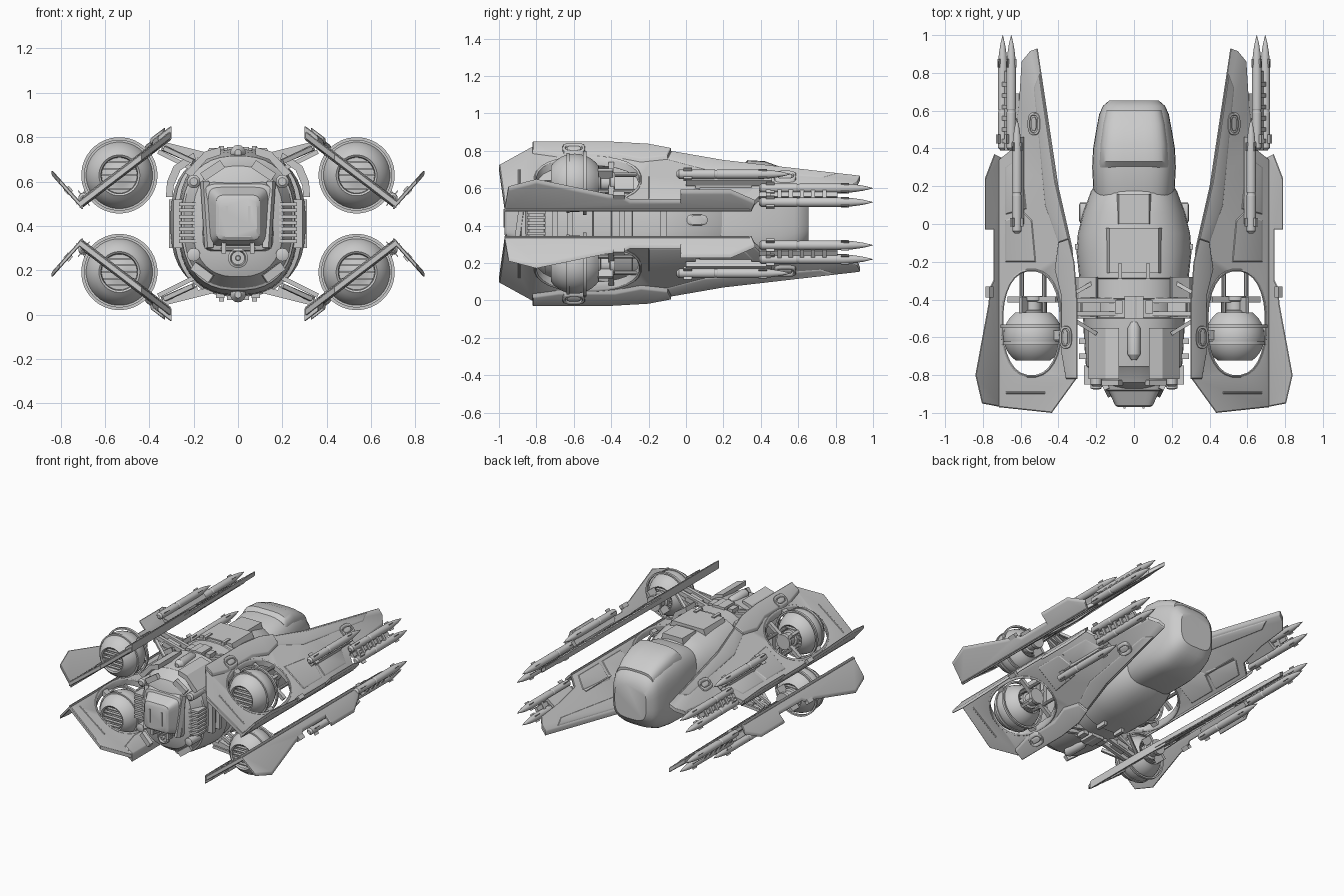
import bpy, bmesh
from math import sin, cos, pi, atan, radians, copysign
from mathutils import Matrix, Vector

if "Cube" in bpy.data.objects:
    bpy.data.objects.remove(bpy.data.objects["Cube"])

MID = 0.41                       # height of the up/down mirror plane
SLOPE = 0.763
TILT = atan(SLOPE)


def wing_z(x): return 0.79 - SLOPE * (x - 0.33)
def fin_z(x): return 0.495 + 1.12 * (x - 0.71)


def finish(name, bm, mirror="XZ", angle=30):
    bmesh.ops.remove_doubles(bm, verts=bm.verts, dist=1e-5)
    bmesh.ops.recalc_face_normals(bm, faces=bm.faces)
    bm.transform(Matrix.Translation((0, 0, -MID)))
    me = bpy.data.meshes.new(name)
    bm.to_mesh(me)
    bm.free()
    ob = bpy.data.objects.new(name, me)
    ob.location.z = MID
    bpy.context.collection.objects.link(ob)
    bpy.ops.object.select_all(action='DESELECT')
    ob.select_set(True)
    bpy.context.view_layer.objects.active = ob
    bpy.ops.object.shade_smooth_by_angle(angle=radians(angle))
    if mirror:
        m = ob.modifiers.new("mirror", 'MIRROR')
        m.use_axis = ["X" in mirror, False, "Z" in mirror]
        m.use_mirror_merge = False
    return ob


def loft(bm, rings, closed=False):
    vs = [[bm.verts.new(p) for p in r] for r in rings]
    n = len(vs[0])
    for a, b in zip(vs, vs[1:] + ([vs[0]] if closed else [])):
        for i in range(n):
            bm.faces.new((a[i], a[(i + 1) % n], b[(i + 1) % n], b[i]))
    if not closed:
        bm.faces.new(vs[0])
        bm.faces.new(vs[-1])


def section(y, hw, zb, zt, n=2.0, cx=0, seg=32):
    def p(v): return copysign(abs(v) ** (2 / n), v)
    ts = [2 * pi * (i + .5) / seg for i in range(seg)]
    return [(cx + hw * p(cos(t)), y, (zb + zt) / 2 + (zt - zb) / 2 * p(sin(t))) for t in ts]


def lathe(bm, x, z, prof, seg=16, closed=False):
    loft(bm, [section(y, r, z - r, z + r, 2, x, seg) for y, r in prof], closed)


def prism(bm, pts, y0, y1):
    loft(bm, [[(x, y, z) for x, z in pts] for y in (y0, y1)])


def box(bm, c, size, roll=0.0):
    bmesh.ops.create_cube(bm, size=1, matrix=Matrix.Translation(c) @ Matrix.Rotation(roll, 4, 'Y')
                          @ Matrix.Diagonal((*size, 1)))


def beam(bm, p, q, w, h):
    p, q = Vector(p), Vector(q)
    d = q - p
    bmesh.ops.create_cube(bm, size=1, matrix=Matrix.Translation((p + q) / 2)
                          @ d.to_track_quat('Z', 'Y').to_matrix().to_4x4() @ Matrix.Diagonal((w, h, d.length, 1)))


def plate(bm, outlines, half, zfun, lift=0.0, bevel=0.005):
    """Plan outline (later outlines cut holes), thickened and laid on a sloping plane."""
    cu = bpy.data.curves.new("outline", 'CURVE')
    cu.dimensions, cu.fill_mode = '2D', 'BOTH'
    cu.extrude, cu.bevel_depth, cu.offset, cu.bevel_resolution = half - bevel, bevel, -bevel, 0
    for pts in outlines:
        s = cu.splines.new('POLY')
        s.points.add(len(pts) - 1)
        for sp, (x, y) in zip(s.points, pts):
            sp.co = (x, y, 0, 1)
        s.use_cyclic_u = True
    ob = bpy.data.objects.new("outline", cu)
    me = bpy.data.meshes.new_from_object(ob)
    for v in me.vertices:
        v.co.z += zfun(v.co.x) + lift
    bm.from_mesh(me)
    bpy.data.meshes.remove(me)
    bpy.data.objects.remove(ob)


def oval(cx, cy, a, b, n=2.0, seg=24):
    return [(x, y) for x, _, y in section(0, a, cy - b, cy + b, n, cx, seg)]


# main hull with stepped bands
bm = bmesh.new()
HULL = [(-.87, .13, .25, .60), (-.84, .205, .17, .67), (-.76, .245, .12, .71), (-.755, .255, .11, .715),
        (-.62, .265, .09, .735), (-.5, .27, .085, .745), (-.495, .25, .10, .725), (-.40, .25, .10, .725),
        (-.395, .268, .085, .74), (-.29, .27, .085, .74), (-.285, .29, .08, .745), (-.15, .305, .09, .74),
        (-.05, .298, .10, .735), (.06, .27, .13, .725), (.17, .23, .17, .705), (.22, .20, .21, .67)]
loft(bm, [section(*s, n=2.5, seg=40) for s in HULL])
finish("hull", bm, "")

# rounded rear pod and its top cowl
bm = bmesh.new()
POD = [(.10, .20, .20, .68), (.17, .215, .19, .70), (.3, .222, .19, .725), (.40, .217, .19, .725), (.50, .20, .20, .70),
       (.58, .185, .235, .66), (.625, .165, .27, .615), (.655, .13, .31, .56)]
loft(bm, [section(*s, n=3.4, seg=40) for s in POD])
loft(bm, [section(y, w, .45, z, 4, 0, 32) for y, w, z in
          ((.30, .19, .72), (.33, .185, .75), (.42, .18, .745), (.53, .165, .705), (.60, .15, .655))])
finish("rear_pod", bm, "")

# raised deck panel on the hull
bm = bmesh.new()
prism(bm, [(-.15, .70), (-.13, .752), (.13, .752), (.15, .70)], -.26, -.02)
prism(bm, [(-.10, .66), (-.08, .74), (.08, .74), (.10, .66)], .0, .16)
finish("deck_panels", bm, "")

# front hatch block with frame, bars and round port
bm = bmesh.new()
loft(bm, [section(y, w, b, t, 7, 0, 32) for y, w, b, t in
          ((-.80, .17, .26, .62), (-.88, .155, .29, .59), (-.885, .135, .31, .575), (-.96, .10, .335, .54), (-.97, .085, .35, .52))])
for s in (-1, 1):
    box(bm, (s * .05, -.97, .44), (.012, .012, .10))
    box(bm, (s * .065, -.90, .30), (.02, .05, .05))
    beam(bm, (s * .15, -.86, .60), (s * .13, -.90, .30), .03, .03)
    beam(bm, (s * .16, -.84, .62), (s * .07, -.84, .68), .03, .04)
for i in range(5):
    box(bm, (0, -.895, .335 - i * .012), (.16, .03, .005))
lathe(bm, 0, .255, [(-.80, .045), (-.885, .045), (-.89, .035), (-.875, .03), (-.875, .012), (-.895, .01)], 20)
finish("front_hatch", bm, "")

# stacked vents and side equipment
bm = bmesh.new()
for i in range(7):
    box(bm, (.225, -.80, .33 + i * .028), (.08, .10, .016))
for y in (-.70, -.62, -.34, -.12):
    box(bm, (.262, y, .41), (.06 if y < -.2 else .10, .03, .22))
beam(bm, (.20, -.84, .22), (.12, -.86, .16), .03, .04)
lathe(bm, .20, .27, [(-.75, .03), (-.87, .03), (-.875, .018)], 14)
lathe(bm, .20, .60, [(-.72, .03), (-.85, .03), (-.86, .018)], 14)
loft(bm, [[(x, y, z) for y, z in oval(.06, .43, s * .055, s * .03, 3, 16)] for x, s in ((.24, 1), (.285, 1), (.29, .8))])
finish("side_equipment", bm, "X")

# shoulder armour
bm = bmesh.new()
prism(bm, [(.325, .53), (.32, .60), (.29, .67), (.20, .73), (.19, .70), (.26, .65), (.29, .58), (.295, .53)], -.50, -.28)
prism(bm, [(.24, .64), (.15, .735), (.08, .755), (.08, .72), (.14, .70), (.21, .62)], -.82, -.55)
finish("shoulder_armour", bm, "X")

# spine: central joint block, ridge capsule, mirrored under the belly
bm = bmesh.new()
box(bm, (0, -.44, .735), (.10, .12, .04))
lathe(bm, 0, .73, [(-.72, .015), (-.69, .035), (-.55, .035), (-.52, .02)], 14)
for s in (-1, 1):
    box(bm, (s * .075, -.25, .745), (.022, .08, .03))
    box(bm, (s * .08, -.44, .73), (.04, .07, .03))
lathe(bm, 0, .74, [(-.50, .02), (-.38, .02)], 12)
finish("spine_fittings", bm, "Z")

# arms joining wings to hull
bm = bmesh.new()
for y in (-.475, -.405):
    beam(bm, (.08, y, .70), (.34, y, .765), .025, .03)
    beam(bm, (.20, y, .655), (.36, y, .735), .02, .02)
box(bm, (.23, -.44, .72), (.10, .10, .035), -.25)
beam(bm, (.20, -.30, .69), (.34, -.38, .75), .02, .02)
beam(bm, (.20, -.58, .69), (.33, -.50, .75), .02, .02)
finish("wing_arms", bm)

# wing plates with engine opening
WING = [(.51, .93), (.55, .915), (.595, .86), (.61, .62), (.64, .40), (.715, .34), (.715, -.97), (.435, -1.0),
        (.305, -.82), (.305, -.40), (.325, -.13), (.40, .20)]
HOLE = oval(.543, -.525, .15, .275, 2.3, 28)
bm = bmesh.new()
plate(bm, [WING, HOLE], .018, wing_z)
finish("wing", bm)

# raised skin panels, inner rib and hole rim on the wing
bm = bmesh.new()
plate(bm, [[(.30, -.82), (.36, -.82), (.385, -.68), (.385, -.38), (.42, -.24), (.40, -.10), (.345, -.08), (.315, -.2), (.30, -.4)]],
      .032, lambda x: wing_z(x) + .008)
plate(bm, [[(.345, -.08), (.40, -.10), (.47, .10), (.53, .72), (.50, .80), (.415, .22)]], .024, wing_z)
plate(bm, [[(.52, -.2), (.68, -.2), (.68, .02), (.58, .06), (.54, .02)]], .023, wing_z)
plate(bm, [[(.57, .08), (.68, .05), (.68, .30), (.60, .36)]], .023, wing_z)
plate(bm, [[(.47, -.90), (.68, -.90), (.68, -.885), (.47, -.885)]], .022, wing_z)
plate(bm, [oval(.543, -.525, .163, .288, 2.3, 28), HOLE], .025, wing_z)
for x, y, z in ((.53, .53, .02), (.362, -.6, .04)):
    plate(bm, [oval(x, y, .033, .06, 3, 16), oval(x, y, .02, .045, 3, 16)], .014, wing_z, z, .003)
    plate(bm, [oval(x, y, .014, .038, 3, 16)], .012, wing_z, z, .003)
finish("wing_panels", bm)

# upturned outer fins
FIN = [(.70, -.97), (.805, -.95), (.84, -.80), (.77, -.42), (.765, -.34), (.745, -.30), (.745, -.03), (.79, -.03),
       (.79, .24), (.74, .37), (.70, .35)]
bm = bmesh.new()
plate(bm, [FIN], .013, fin_z)
box(bm, (.765, -.36, .56), (.03, .06, .03), -.84)
finish("outer_fin", bm)

# engine balls with recessed nozzles at both ends
bm = bmesh.new()
EX, EY, EZ, R = .535, -.595, .628, .157
arc = [(EY + R * sin(radians(a)), R * cos(radians(a))) for a in range(-54, 55, 9)]
lathe(bm, EX, EZ, [(-.68, .02), (-.665, .05), (-.665, .08), (-.715, .083)] + arc
      + [(-.475, .083), (-.525, .08), (-.525, .05), (-.50, .02)], 36)
for i in range(-2, 3):
    for y in (-.70, -.49):
        box(bm, (EX, y, EZ + i * .03), (2 * (.0064 - (i * .03) ** 2) ** .5, .025, .007))
finish("engine_ball", bm)

# gimbal rings, pivots and pipes of the engines
bm = bmesh.new()
for y, r in ((-.55, .172), (-.64, .160)):
    lathe(bm, EX, EZ, [(y, r - .012), (y, r), (y + .018, r), (y + .018, r - .012)], 40, True)
box(bm, (EX, -.59, wing_z(EX)), (.40, .05, .03), TILT)
lathe(bm, EX, EZ, [(-.50, .06), (-.46, .06), (-.455, .045), (-.41, .045), (-.405, .055), (-.38, .055)], 18)
box(bm, (EX, -.40, wing_z(EX)), (.32, .03, .025), TILT)
for s in (-1, 1):
    lathe(bm, EX + s * .06, EZ - s * .045, [(-.50, .012), (-.24, .012)], 10)
    box(bm, (EX + s * .05, -.43, EZ + s * .05), (.02, .08, .05), TILT)
finish("engine_mount", bm)


# missiles: one inboard, two outboard on each wing
def missile(bm, x, z, y0, y1, r=.026):
    lathe(bm, x, z, [(y0, .5 * r), (y0 + .012, .95 * r), (y0 + .2, r), (y0 + .205, .88 * r), (y0 + .215, .88 * r), (y0 + .22, r),
                     (y1 - .16, r), (y1 - .10, .8 * r), (y1 - .05, .5 * r), (y1, .04 * r)], 14)
    for y, w in ((y0 + .06, .085), (y1 - .15, .068)):
        for k in (0, 1):
            box(bm, (x, y, z), (w, .045, .005), TILT + k * pi / 2)


bm = bmesh.new()
missile(bm, .62, .675, -.05, .56)
missile(bm, .65, .60, .39, 1.0)
missile(bm, .695, .525, .39, 1.0)
finish("missiles", bm)

# missile rails and pylons
bm = bmesh.new()
box(bm, (.605, .23, .635), (.03, .46, .035), TILT)
box(bm, (.595, .20, .60), (.02, .30, .06), pi / 2 - TILT - .7)
box(bm, (.668, .60, .562), (.03, .42, .022), 1.03)
box(bm, (.635, .56, .555), (.08, .26, .02), TILT)
for i in range(6):
    box(bm, (.672, .44 + i * .06, .562), (.05, .022, .034), 1.03)
finish("missile_rails", bm)
